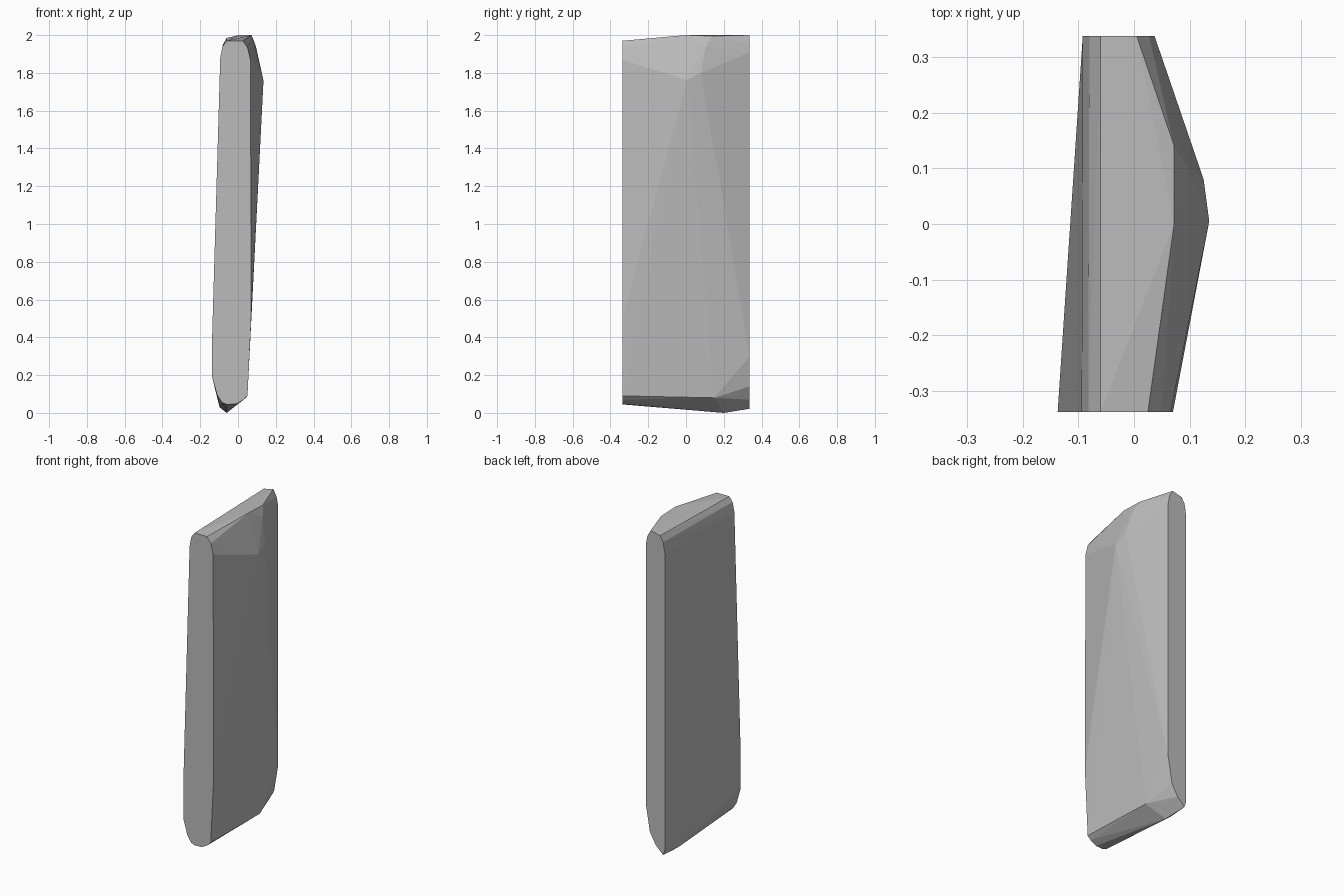
import bpy, bmesh

if "Cube" in bpy.data.objects:
    bpy.data.objects.remove(bpy.data.objects["Cube"])

grey = bpy.data.materials.new("stone grey")
grey.diffuse_color = (0.5, 0.5, 0.5, 1)
grey.use_nodes = True
grey.node_tree.nodes["Principled BSDF"].inputs["Base Color"].default_value = grey.diffuse_color

# Front end outline (x, z)
front = [(-.137, .19), (-.11, .095), (-.085, .055), (-.06, .045), (-.01, .047),
         (.03, .07), (.05, .09), (.07, .5), (.066, 1.87), (.05, 1.935),
         (.025, 1.97), (-.06, 1.97), (-.082, 1.94), (-.094, 1.88), (-.137, .4)]
# Back end outline (x, z)
back = [(-.092, .06), (-.08, .022), (-.03, .07), (.01, .14), (.037, .3),
        (.037, 1.91), (.027, 1.96), (.005, 2.0), (-.06, 1.985),
        (-.08, 1.95), (-.092, 1.88)]
# Bulging right flank, crest and keel between the two ends
middle = [(.135, .005, 1.76), (.125, .08, 1.80), (.095, .105, 1.94),
          (.072, .14, 1.995), (.072, 0, 2.0),
          (-.06, .2, 0), (-.098, .2, .03), (.042, .15, .08)]

# Slab body: convex skin over the ends and the middle
bm = bmesh.new()
for x, z in front:
    bm.verts.new((x, -.337, z))
for x, z in back:
    bm.verts.new((x, .337, z))
for p in middle:
    bm.verts.new(p)
res = bmesh.ops.convex_hull(bm, input=bm.verts[:])
loose = [v for v in bm.verts if not v.link_faces]
bmesh.ops.delete(bm, geom=loose, context='VERTS')
bmesh.ops.dissolve_limit(bm, angle_limit=.01, verts=bm.verts[:], edges=bm.edges[:])
bmesh.ops.recalc_face_normals(bm, faces=bm.faces[:])
mesh = bpy.data.meshes.new("slab")
bm.to_mesh(mesh)
bm.free()
mesh.materials.append(grey)
slab = bpy.data.objects.new("slab", mesh)
bpy.context.collection.objects.link(slab)

# Flat facets, as on a cut stone
for f in mesh.polygons:
    f.use_smooth = False
